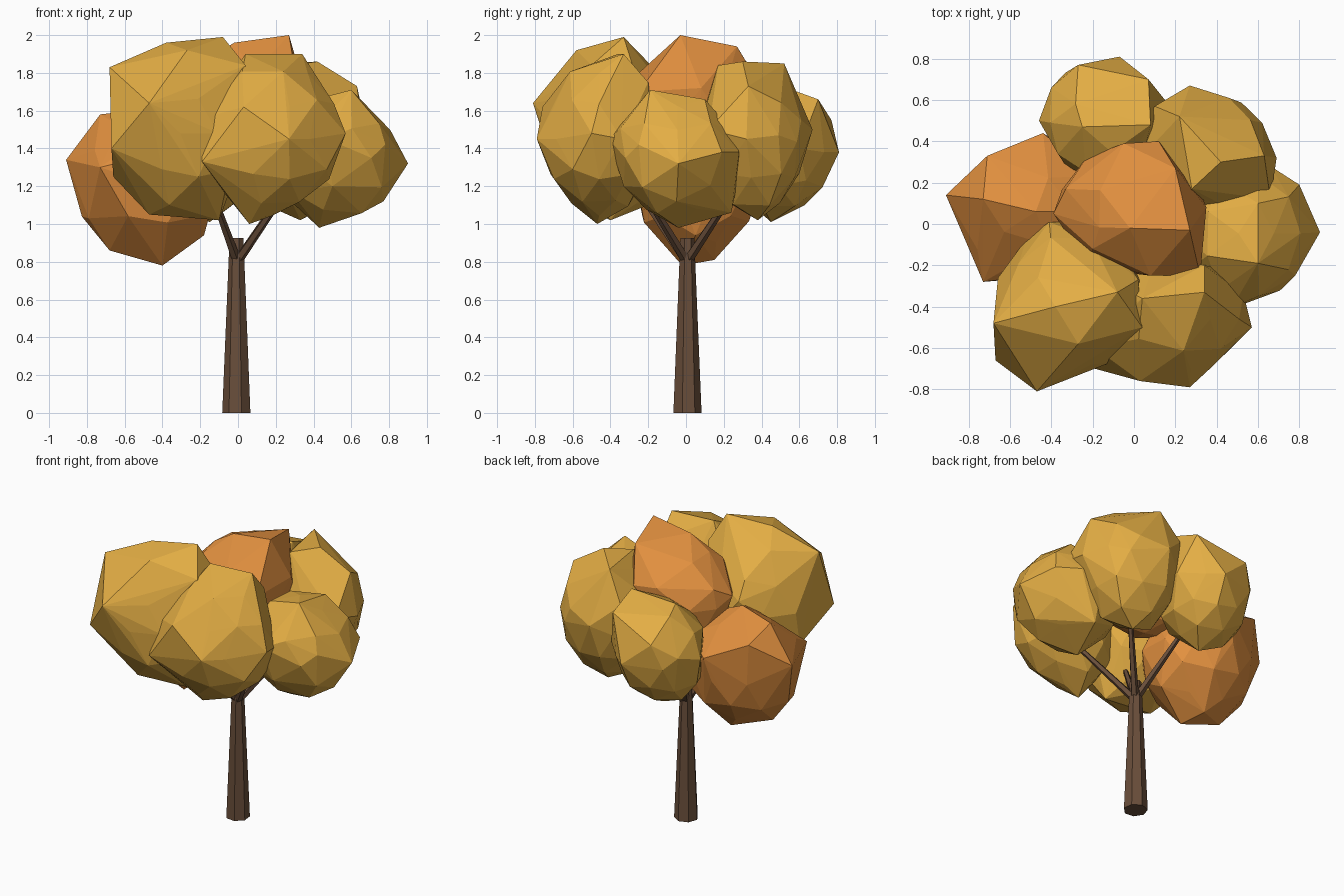
import bpy, bmesh, math, random
from mathutils import Vector

cube = bpy.data.objects.get("Cube")
if cube:
    bpy.data.objects.remove(cube, do_unlink=True)


def material(name, rgb):
    mat = bpy.data.materials.new(name)
    mat.use_nodes = True
    mat.diffuse_color = (*rgb, 1)
    mat.node_tree.nodes["Principled BSDF"].inputs["Base Color"].default_value = (*rgb, 1)
    return mat


gold = material("golden_leaves", (0.77, 0.42, 0.058))
orange = material("orange_leaves", (0.76, 0.28, 0.05))
bark = material("brown_bark", (0.14, 0.075, 0.042))


def add_object(name, bm, mat):
    bmesh.ops.recalc_face_normals(bm, faces=bm.faces)
    mesh = bpy.data.meshes.new(name)
    bm.to_mesh(mesh)
    bm.free()
    mesh.materials.append(mat)
    obj = bpy.data.objects.new(name, mesh)
    bpy.context.collection.objects.link(obj)
    return obj


def limb(name, start, end, r1, r2, sides, turn=0):
    """Tapered prism between two points."""
    start, end = Vector(start), Vector(end)
    axis = end - start
    bm = bmesh.new()
    bmesh.ops.create_cone(bm, cap_ends=True, segments=sides, radius1=r1, radius2=r2,
                          depth=axis.length)
    # put the first corner of the ring at the given angle
    first = min(bm.verts, key=lambda v: v.co.z)
    angle = turn - math.atan2(first.co.y, first.co.x)
    spin = Vector((0, 0, 1)).rotation_difference(axis).to_matrix()
    for v in bm.verts:
        c, s = math.cos(angle), math.sin(angle)
        p = Vector((c * v.co.x - s * v.co.y, s * v.co.x + c * v.co.y, v.co.z))
        v.co = spin @ p + (start + end) / 2
    return add_object(name, bm, bark)


def clump(name, mat, low, high, corners, seed):
    """Faceted leaf mass: hull of a rough ellipsoid and a few outer corners."""
    rng = random.Random(seed)
    low, high = Vector(low), Vector(high)
    mid, half = (low + high) / 2, (high - low) / 2
    corners = [Vector(c) for c in corners]
    ball = bmesh.new()
    bmesh.ops.create_icosphere(ball, subdivisions=2, radius=1)
    points = list(corners)
    for v in ball.verts:
        rough = v.co * rng.uniform(0.93, 1.03)
        p = mid + Vector([rough[i] * half[i] for i in range(3)])
        # leave room around the corners so the facets stay large
        if all((p - c).length > 0.11 for c in corners):
            points.append(p)
    ball.free()
    bm = bmesh.new()
    for p in points:
        bm.verts.new(p)
    bmesh.ops.convex_hull(bm, input=bm.verts)
    loose = [v for v in bm.verts if not v.link_faces]
    bmesh.ops.delete(bm, geom=loose, context='VERTS')
    return add_object(name, bm, mat)


# Trunk and branches
limb("trunk", (-0.007, 0.006, 0), (-0.007, 0.006, 0.925), 0.077, 0.038, 7, math.radians(135))
branches = {
    "front_left_branch": (0.27, -0.24, 1.2),
    "back_left_branch": (0.26, 0.27, 1.2),
    "back_right_branch": (-0.15, 0.27, 1.2),
    "front_right_branch": (-0.15, -0.27, 1.2),
}
for name, tip in branches.items():
    limb(name, (-0.005, 0.005, 0.8), tip, 0.026, 0.016, 5)

# Leaf masses
clump("front_right_leaves", gold, (-0.67, -0.76, 1.04), (0.06, 0.0, 1.92),
      [(-0.68, -0.48, 1.83), (-0.38, -0.4, 1.96), (-0.08, -0.33, 1.99),
       (-0.47, -0.81, 1.64), (-0.67, -0.66, 1.4), (-0.66, -0.3, 1.25),
       (-0.47, -0.4, 1.05), (-0.1, -0.4, 1.02), (-0.41, 0.01, 1.6),
       (0.04, -0.5, 1.84), (-0.27, -0.58, 1.92), (0.02, -0.27, 1.8)], 3)
clump("front_left_leaves", gold, (-0.18, -0.76, 1.04), (0.54, -0.16, 1.86),
      [(0.04, -0.36, 1.9), (0.34, -0.33, 1.9), (0.57, -0.5, 1.48),
       (0.03, -0.76, 1.62), (0.06, -0.47, 1.0), (0.47, -0.6, 1.29),
       (-0.19, -0.7, 1.33), (0.27, -0.79, 1.45), (0.34, -0.2, 1.75),
       (0.53, -0.34, 1.45), (-0.19, -0.6, 1.56)], 5)
clump("left_leaves", gold, (0.16, -0.39, 1.01), (0.85, 0.3, 1.69),
      [(0.9, -0.04, 1.32), (0.6, -0.19, 1.71), (0.43, -0.04, 0.98),
       (0.8, 0.19, 1.38), (0.47, -0.41, 1.45), (0.77, -0.05, 1.12),
       (0.78, -0.25, 1.42), (0.52, 0.24, 1.06), (0.6, 0.1, 1.66),
       (0.66, 0.28, 1.38), (0.5, -0.33, 1.2)], 8)
clump("back_left_leaves", gold, (0.0, 0.04, 1.05), (0.66, 0.65, 1.82),
      [(0.22, 0.52, 1.85), (0.42, 0.3, 1.86), (0.63, 0.33, 1.73),
       (0.28, 0.17, 1.84), (0.27, 0.67, 1.5), (0.66, 0.12, 1.5),
       (0.46, 0.61, 1.55), (0.33, 0.38, 1.02), (0.1, 0.57, 1.65),
       (0.62, 0.49, 1.47), (0.69, 0.32, 1.45)], 11)
clump("back_leaves", gold, (-0.45, 0.2, 1.03), (0.14, 0.78, 1.73),
      [(-0.07, 0.81, 1.38), (-0.27, 0.77, 1.55), (0.07, 0.7, 1.66),
       (0.08, 0.48, 1.74), (-0.25, 0.47, 1.72), (-0.46, 0.5, 1.4),
       (-0.15, 0.45, 1.01), (0.15, 0.6, 1.4), (-0.4, 0.66, 1.45)], 14)
clump("top_leaves", orange, (-0.38, -0.23, 1.25), (0.34, 0.38, 1.93),
      [(0.27, -0.03, 2.0), (-0.02, -0.02, 1.96), (0.2, 0.27, 1.94),
       (0.32, -0.25, 1.7), (0.08, -0.25, 1.8), (-0.05, 0.39, 1.74),
       (0.12, 0.4, 1.72), (-0.39, 0.05, 1.65), (0.35, 0.08, 1.72),
       (-0.33, 0.17, 1.72), (-0.2, -0.12, 1.8)], 17)
clump("right_leaves", orange, (-0.86, -0.28, 0.83), (-0.09, 0.4, 1.6),
      [(-0.91, 0.14, 1.34), (-0.4, -0.02, 0.78), (-0.71, 0.33, 1.5),
       (-0.68, 0.02, 0.86), (-0.79, -0.05, 1.03), (-0.73, -0.28, 1.3),
       (-0.44, 0.44, 1.38), (-0.18, 0.05, 0.94), (-0.45, 0.15, 0.81),
       (-0.73, 0.12, 1.58)], 20)
